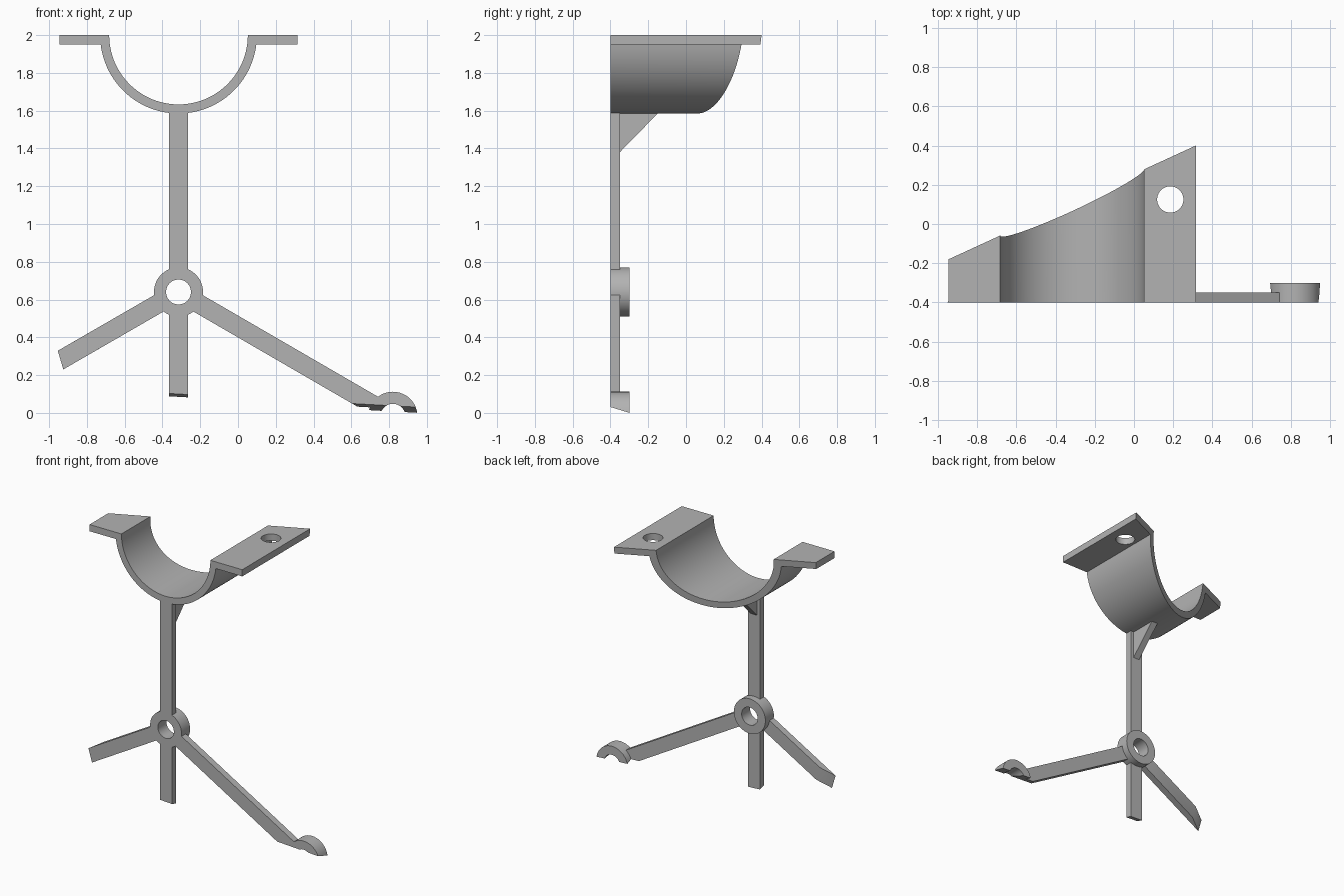
import bpy, bmesh, math
from math import sin, cos, radians
from mathutils import Vector

cube = bpy.data.objects.get("Cube")
if cube:
    bpy.data.objects.remove(cube, do_unlink=True)

grey = bpy.data.materials.new("plain grey")
grey.use_nodes = True
tone = (0.45, 0.45, 0.45, 1)
grey.diffuse_color = tone
grey.node_tree.nodes["Principled BSDF"].inputs["Base Color"].default_value = tone

FRONT, THIN, THICK = -0.40, -0.35, -0.30
CX, HUB_Z = -0.315, 0.64          # column axis and hub height
FOOT_X, FOOT_Z = 0.82, -0.018     # centre of the foot ring
TOP = 2.0


def loft(name, front, back):
    """Solid between two matching outlines of 3D points."""
    bm = bmesh.new()
    a = [bm.verts.new(p) for p in front]
    b = [bm.verts.new(p) for p in back]
    bm.faces.new(a)
    bm.faces.new(b[::-1])
    for i in range(len(a)):
        j = (i + 1) % len(a)
        bm.faces.new((a[j], a[i], b[i], b[j]))
    bmesh.ops.recalc_face_normals(bm, faces=bm.faces)
    mesh = bpy.data.meshes.new(name)
    bm.to_mesh(mesh)
    bm.free()
    mesh.materials.append(grey)
    obj = bpy.data.objects.new(name, mesh)
    bpy.context.collection.objects.link(obj)
    return obj


def slab(name, outline, y0, y1):
    """Front outline (x, z) extruded along y."""
    return loft(name, [(x, y0, z) for x, z in outline], [(x, y1, z) for x, z in outline])


def arc(cx, cz, r, a0, a1, n):
    return [(cx + r * cos(radians(a0 + (a1 - a0) * i / n)),
             cz + r * sin(radians(a0 + (a1 - a0) * i / n))) for i in range(n + 1)]


def disc(name, cx, cz, r, y0, y1):
    return slab(name, arc(cx, cz, r, 0, 360, 48)[:-1], y0, y1)


def combine(target, other, operation):
    mod = target.modifiers.new(operation.lower(), "BOOLEAN")
    mod.operation, mod.object, mod.solver = operation, other, "EXACT"
    bpy.context.view_layer.objects.active = target
    bpy.ops.object.modifier_apply(modifier=mod.name)
    bpy.data.objects.remove(other, do_unlink=True)


# Half-round saddle with two flanges, cut off obliquely at the back
inner = arc(CX, TOP, 0.367, 180, 360, 48)
outer = arc(CX, TOP, 0.415, -6.9, -173.1, 48)
section = ([(-0.945, TOP)] + inner + [(0.315, TOP), (0.315, 1.95)]
           + outer + [(-0.945, 1.95)])
saddle = loft("saddle_clamp", [(x, FRONT, z) for x, z in section],
              [(x, 0.255 + 0.46 * x - 0.12 * (TOP - z), z) for x, z in section])

# Screw hole through the wide flange
ring = arc(0.185, 0.125, 0.067, 0, 360, 40)[:-1]
combine(saddle, loft("screw_hole", [(x, y, 1.8) for x, y in ring],
                     [(x, y, 2.2) for x, y in ring]), "DIFFERENCE")

# Hub, with the column, legs and foot joined to it
frame = disc("stand_frame", CX, HUB_Z, 0.13, FRONT, THICK)
column = slab("column", [(CX - 0.05, 0), (CX + 0.05, 0), (CX + 0.05, 1.605),
                         (CX - 0.05, 1.605)], FRONT, THIN)
combine(frame, column, "UNION")

# Long leg down to the foot ring
along = Vector((cos(radians(30)), -sin(radians(30))))
across = Vector((-along.y, along.x)) * 0.05
hub, foot = Vector((CX, HUB_Z)), Vector((FOOT_X, FOOT_Z))
long_leg = slab("long_leg", [hub + across, hub - across, foot - across, foot + across],
                FRONT, THIN)
combine(frame, long_leg, "UNION")
combine(frame, disc("foot_ring", FOOT_X, FOOT_Z, 0.13, FRONT, THICK), "UNION")

# Short leg with a bevelled end
inward = Vector((cos(radians(30)), sin(radians(30))))
side = Vector((-inward.y, inward.x)) * 0.05
tips = [Vector((-0.954, 0.329)), Vector((-0.925, 0.230))]
near = [hub - side, hub + side]
short_leg = loft("short_leg", [(p.x, FRONT, p.y) for p in tips + near],
                 [(p.x, THIN, p.y) for p in [t + inward * 0.11 for t in tips] + near])
combine(frame, short_leg, "UNION")

# Bores through the hub and the foot
for x, z in ((CX, HUB_Z), (FOOT_X, FOOT_Z)):
    combine(frame, disc("bore", x, z, 0.066, -0.6, -0.1), "DIFFERENCE")


# Sloping cut under the foot and column
def floor_outline(y):
    top = [(x, y, 0.1 - 0.055 * (x - CX) - 0.3 * (y - FRONT)) for x in (-0.6, 1.2)]
    return [(-0.6, y, -1), (1.2, y, -1), top[1], top[0]]


combine(frame, loft("floor_cut", floor_outline(-0.6), floor_outline(-0.1)), "DIFFERENCE")

# Triangular gusset behind the column top
side_view = [(THIN - 0.02, 1.36), (THIN - 0.02, 1.6), (-0.135, 1.6)]
gusset = loft("gusset", [(CX - 0.025, y, z) for y, z in side_view],
              [(CX + 0.025, y, z) for y, z in side_view])
combine(frame, gusset, "UNION")

# Smooth curved walls, keep sharp edges
for obj in (saddle, frame):
    bpy.ops.object.select_all(action="DESELECT")
    obj.select_set(True)
    bpy.context.view_layer.objects.active = obj
    bpy.ops.object.shade_smooth_by_angle(angle=radians(30))
